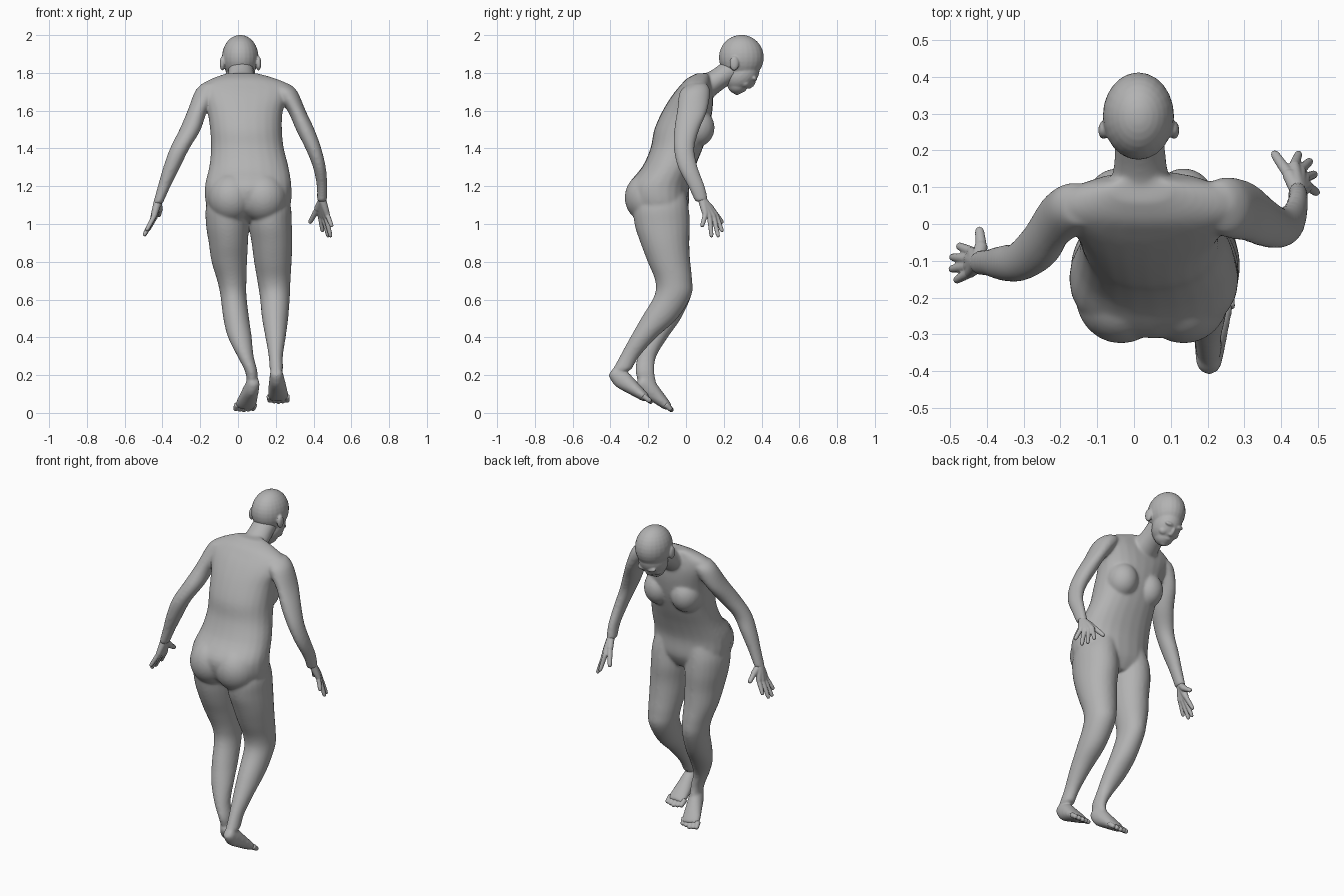
import bpy
import bmesh
from math import cos, sin, pi, radians, copysign
from mathutils import Vector, Matrix

cube = bpy.data.objects.get("Cube")
if cube:
    bpy.data.objects.remove(cube, do_unlink=True)

grey = bpy.data.materials.new("plain grey")
grey.use_nodes = True
colour = (.45, .45, .45, 1)
grey.diffuse_color = colour
grey.node_tree.nodes["Principled BSDF"].inputs["Base Color"].default_value = colour

bm = bmesh.new()
SIDES = 24


def smooth_rows(rows, steps=4):
    """Catmull-Rom interpolation between rows of numbers."""
    out = []
    for i in range(len(rows) - 1):
        a, b, c, d = (rows[max(0, min(len(rows) - 1, i + k))] for k in (-1, 0, 1, 2))
        for s in range(steps):
            t = s / steps
            out.append([q + t * (r - p) / 2 + t * t * (2 * p - 5 * q + 4 * r - e) / 2
                        + t ** 3 * (3 * q - p - 3 * r + e) / 2
                        for p, q, r, e in zip(a, b, c, d)])
    out.append(list(rows[-1]))
    return out


def loft(rings):
    """Skin rings (centre, side vector, depth vector, squareness) and cap the ends."""
    loops = []
    for centre, side, depth, square in rings:
        loop = []
        for k in range(SIDES):
            c, s = cos(2 * pi * k / SIDES), sin(2 * pi * k / SIDES)
            loop.append(bm.verts.new(centre + side * copysign(abs(c) ** square, c)
                                     + depth * copysign(abs(s) ** square, s)))
        loops.append(loop)
    for low, high in zip(loops, loops[1:]):
        for k in range(SIDES):
            n = (k + 1) % SIDES
            bm.faces.new((low[k], low[n], high[n], high[k]))
    bm.faces.new(loops[0][::-1])
    bm.faces.new(loops[-1])


def slices(rows, square=1.0):
    """Loft level slices given as z, x range, y range."""
    loft([(Vector(((x0 + x1) / 2, (y0 + y1) / 2, z)),
           Vector(((x1 - x0) / 2, 0, 0)), Vector((0, (y1 - y0) / 2, 0)), square)
          for z, x0, x1, y0, y1 in smooth_rows(rows)])


def tube(points):
    """Loft rings square to a path given as x, y, z, half width, half height."""
    pts = smooth_rows(points)
    rings = []
    for i, (x, y, z, w, h) in enumerate(pts):
        ahead = (Vector(pts[min(i + 1, len(pts) - 1)][:3])
                 - Vector(pts[max(i - 1, 0)][:3])).normalized()
        side = Vector((1, 0, 0))
        side = (side - ahead * side.dot(ahead)).normalized()
        rings.append((Vector((x, y, z)), side * w, ahead.cross(side) * h, 1.0))
    loft(rings)


def blob(centre, radii, frame=Matrix()):
    bmesh.ops.create_uvsphere(
        bm, u_segments=SIDES, v_segments=16, radius=1,
        matrix=frame @ Matrix.Translation(centre) @ Matrix.Diagonal((*radii, 1)))


def digit(base, tip, thick):
    """Tapered finger or toe with a rounded end."""
    base, tip = Vector(base), Vector(tip)
    tube([(*base.lerp(tip, t), thick * k, thick * k)
          for t, k in ((0, 1.1), (.5, 1), (.95, .85), (1.08, .5))])


def hand(wrist, thumb_base, thumb_tip, fingers):
    for knuckle, tip in fingers:
        tube([(*wrist, .021, .021), (*Vector(wrist).lerp(Vector(knuckle), .6), .017, .018),
              (*knuckle, .014, .014)])
        digit(knuckle, tip, .0115)
    tube([(*wrist, .018, .018), (*thumb_base, .017, .017)])
    digit(thumb_base, thumb_tip, .013)


def sole(heel, tip):
    shape = ((-.06, .02, .02), (0, .03, .032), (.2, .037, .047),
             (.5, .046, .036), (.75, .053, .025), (.88, .05, .018))
    tube([(*heel.lerp(tip, t), w, h) for t, w, h in shape])


def toes(heel, tip):
    for k in range(-2, 3):
        across = Vector((k * .023, 0, 0))
        digit(heel.lerp(tip, .78) + across,
              heel.lerp(tip, 1 - .02 * abs(k)) + across, .0135)


def finish(name, voxel, rounds, regain):
    """Fuse the gathered pieces into one smooth skin and start afresh."""
    bmesh.ops.recalc_face_normals(bm, faces=bm.faces)
    mesh = bpy.data.meshes.new(name)
    bm.to_mesh(mesh)
    bm.clear()
    mesh.materials.append(grey)
    part = bpy.data.objects.new(name, mesh)
    bpy.context.collection.objects.link(part)
    remesh = part.modifiers.new("fuse", "REMESH")
    remesh.mode = "VOXEL"
    remesh.voxel_size = voxel
    remesh.use_smooth_shade = True
    relax = part.modifiers.new("relax", "SMOOTH")
    relax.factor = .5
    relax.iterations = rounds
    swell = part.modifiers.new("regain volume", "DISPLACE")
    swell.mid_level = 0
    swell.strength = regain


# Torso, leaning forward
slices([(1.01, -.03, .14, -.19, -.03), (1.05, -.12, .23, -.25, -.005),
        (1.10, -.165, .275, -.29, .012),
        (1.20, -.172, .28, -.305, .015), (1.30, -.15, .265, -.23, .045),
        (1.40, -.14, .24, -.185, .085), (1.50, -.145, .23, -.165, .118),
        (1.60, -.16, .235, -.12, .137), (1.68, -.185, .265, -.07, .14),
        (1.735, -.19, .265, -.025, .13), (1.77, -.13, .19, .01, .125),
        (1.795, -.06, .1, .06, .125)], .9)
for x in (-.035, .135):
    blob((x, -.2, 1.14), (.12, .122, .13))      # buttocks
for x in (-.045, .135):
    blob((x, .055, 1.51), (.085, .094, .1))     # breasts
tube([(.02, .06, 1.70, .09, .075), (.017, .16, 1.76, .069, .056),
      (.015, .26, 1.83, .064, .06)])            # neck

# Right arm, swung back
slices([(1.74, -.19, -.10, .0, .09), (1.70, -.226, -.10, -.02, .11),
        (1.60, -.264, -.165, -.065, .08), (1.50, -.307, -.2, -.12, .01),
        (1.40, -.357, -.26, -.152, -.05), (1.30, -.393, -.31, -.152, -.06),
        (1.20, -.422, -.36, -.14, -.07), (1.11, -.447, -.4, -.135, -.075)])

# Left arm, swung forward
slices([(1.74, .18, .27, .02, .11), (1.70, .19, .312, -.03, .125),
        (1.60, .265, .355, -.045, .11), (1.50, .31, .402, -.06, .068),
        (1.40, .36, .438, -.062, .042), (1.30, .4, .462, -.04, .06),
        (1.20, .42, .47, .013, .097), (1.12, .42, .468, .05, .115)])

# Right leg
slices([(1.20, -.12, .04, -.2, -.01), (1.10, -.165, .05, -.27, .01),
        (1.00, -.167, .054, -.265, .018),
        (.90, -.152, .05, -.235, .015), (.80, -.137, .045, -.192, .02),
        (.70, -.107, .042, -.155, .03), (.62, -.09, .042, -.15, .025),
        (.50, -.075, .056, -.19, -.03), (.40, -.05, .07, -.225, -.1),
        (.30, .0, .08, -.255, -.16), (.22, .04, .1, -.265, -.17),
        (.16, .05, .1, -.25, -.16)])

# Left leg
slices([(1.20, .07, .23, -.2, -.01), (1.10, .062, .275, -.27, .01),
        (1.00, .06, .282, -.27, .018),
        (.90, .075, .285, -.238, .014), (.80, .088, .281, -.2, .02),
        (.70, .105, .275, -.16, .03), (.62, .118, .272, -.165, .025),
        (.50, .13, .263, -.235, -.05), (.40, .148, .25, -.292, -.16),
        (.30, .165, .235, -.347, -.25), (.23, .17, .237, -.385, -.29)])

# Feet, pushed up on the toes
feet = {"right": (Vector((.083, -.235, .163)), Vector((.03, -.073, .012))),
        "left": (Vector((.203, -.382, .21)), Vector((.215, -.182, .056)))}
for ends in feet.values():
    sole(*ends)
finish("body", .0075, 14, .003)
for side, ends in feet.items():
    toes(*ends)
    finish(side + "_toes", .004, 3, .001)

# Hands with spread fingers
hand((-.424, -.105, 1.12), (-.415, -.06, 1.075), (-.42, -.015, 1.045),
     [((-.44, -.075, 1.035), (-.475, -.06, .97)), ((-.45, -.095, 1.03), (-.493, -.09, .944)),
      ((-.45, -.115, 1.03), (-.495, -.122, .944)), ((-.445, -.132, 1.04), (-.482, -.152, .97))])
finish("right_hand", .004, 4, .001)
hand((.445, .085, 1.13), (.42, .135, 1.08), (.382, .19, 1.01),
     [((.435, .16, 1.045), (.447, .19, .965)), ((.452, .147, 1.035), (.477, .17, .938)),
      ((.465, .125, 1.035), (.49, .135, .938)), ((.472, .103, 1.05), (.496, .085, .99))])
finish("left_hand", .004, 4, .001)

# Head, bowed forward
blob((.012, .293, 1.882), (.096, .118, .118))
face = Matrix.Translation((.013, .29, 1.785)) @ Matrix.Rotation(radians(-49), 4, "X")
blob((0, 0, .01), (.078, .076, .1), face)
blob((0, .022, -.04), (.055, .052, .055), face)  # jaw
blob((0, .05, -.068), (.025, .018, .02), face)   # chin
blob((0, .068, .012), (.011, .018, .028), face)  # nose
blob((0, .07, -.006), (.018, .014, .01), face)
blob((0, .066, -.036), (.022, .011, .01), face)  # lips
for s in (-1, 1):
    blob((s * .03, .056, .045), (.03, .018, .012), face)     # brow
    blob((s * .036, .044, -.008), (.028, .024, .024), face)  # cheek
    blob((.013 + s * .096, .255, 1.85), (.013, .024, .038))  # ear
finish("head", .005, 7, .001)
